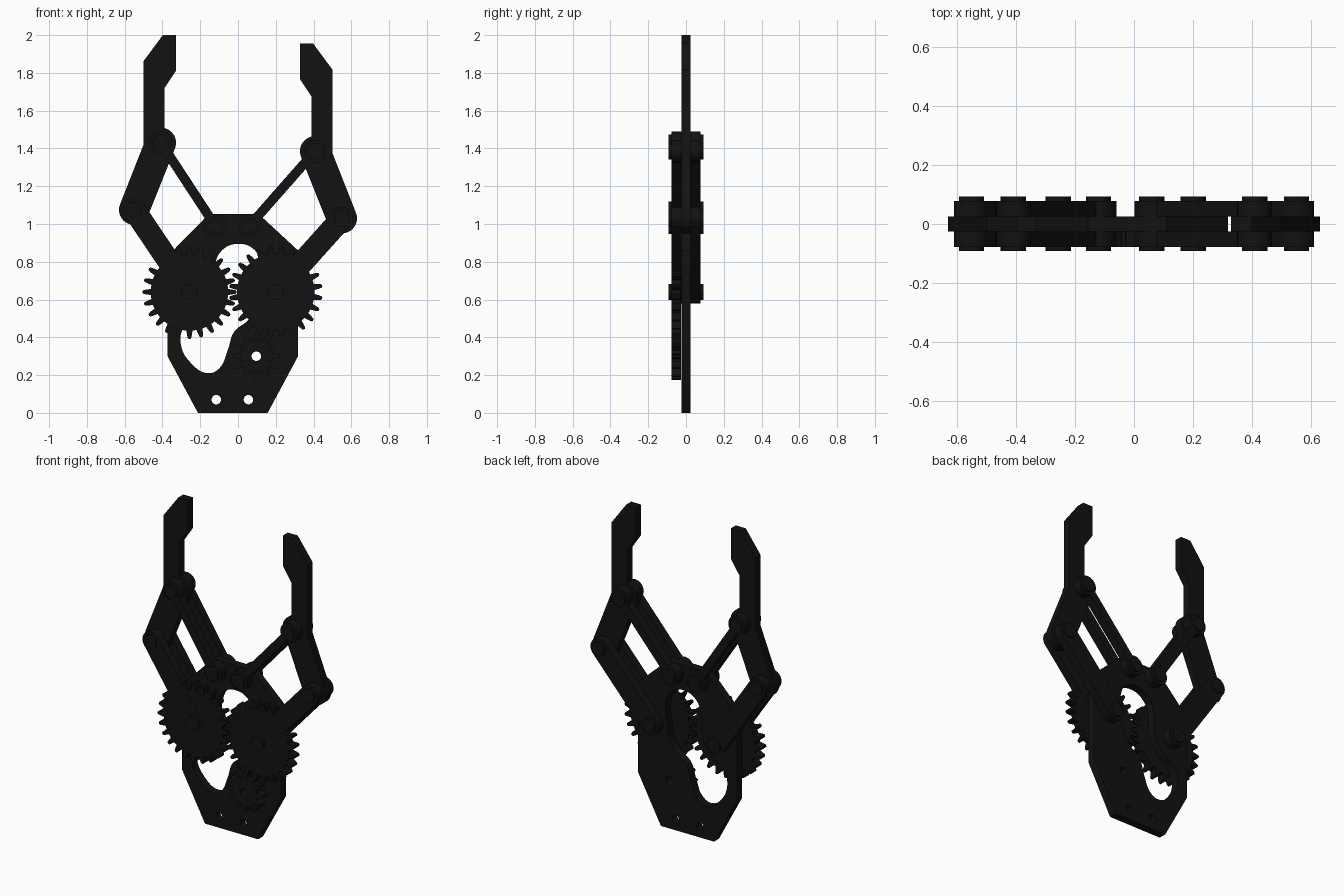
import bpy, bmesh, math

if "Cube" in bpy.data.objects:
    bpy.data.objects.remove(bpy.data.objects["Cube"])

black = bpy.data.materials.new("black_plastic")
black.diffuse_color = (0.006, 0.006, 0.006, 1)
black.use_nodes = True
black.node_tree.nodes["Principled BSDF"].inputs["Base Color"].default_value = black.diffuse_color


def arc(c, r, a0, a1, n=16):
    """Points on an arc, angles in radians."""
    return [(c[0] + r * math.cos(a0 + (a1 - a0) * i / n),
             c[1] + r * math.sin(a0 + (a1 - a0) * i / n)) for i in range(n + 1)]


def circle(c, r, n=28):
    return arc(c, r, 0, 2 * math.pi, n)[:-1]


def flat_part(name, outline, y0, y1, holes=(), smooth_holes=()):
    """Extrude an outline drawn in the XZ plane from y0 to y1, with holes."""
    cu = bpy.data.curves.new(name, 'CURVE')
    cu.dimensions, cu.fill_mode, cu.extrude = '2D', 'BOTH', (y1 - y0) / 2
    for pts in (outline, *holes):
        sp = cu.splines.new('POLY')
        sp.points.add(len(pts) - 1)
        for p, (x, z) in zip(sp.points, pts):
            p.co = (x, z, 0, 1)
        sp.use_cyclic_u = True
    for pts in smooth_holes:
        sp = cu.splines.new('BEZIER')
        sp.bezier_points.add(len(pts) - 1)
        for p, (x, z) in zip(sp.bezier_points, pts):
            p.co = (x, z, 0)
            p.handle_left_type = p.handle_right_type = 'AUTO'
        sp.use_cyclic_u, sp.resolution_u = True, 6
    tmp = bpy.data.objects.new(name + "_curve", cu)
    bpy.context.collection.objects.link(tmp)
    bpy.context.view_layer.update()
    me = bpy.data.meshes.new_from_object(tmp.evaluated_get(bpy.context.evaluated_depsgraph_get()))
    bpy.data.objects.remove(tmp)
    # weld caps to walls and stand the part upright
    bm = bmesh.new()
    bm.from_mesh(me)
    bmesh.ops.remove_doubles(bm, verts=bm.verts, dist=1e-5)
    for v in bm.verts:
        x, z, d = v.co
        v.co = (x, (y0 + y1) / 2 - d, z)
    bmesh.ops.recalc_face_normals(bm, faces=bm.faces)
    bm.to_mesh(me)
    bm.free()
    me.name = name
    me.materials.clear()
    me.materials.append(black)
    ob = bpy.data.objects.new(name, me)
    bpy.context.collection.objects.link(ob)
    bpy.ops.object.select_all(action='DESELECT')
    ob.select_set(True)
    bpy.context.view_layer.objects.active = ob
    bpy.ops.object.shade_smooth_by_angle(angle=math.radians(30))
    return ob


def link_outline(p, q, r, w):
    """Bar of width w with round eyes of radius r at both ends."""
    a = math.atan2(q[1] - p[1], q[0] - p[0])
    b = math.asin(min(1, w / 2 / r))
    return arc(p, r, a + b, a + 2 * math.pi - b) + \
        arc(q, r, a + math.pi + b, a + 3 * math.pi - b)


def gear_outline(c, root, tip, n, phase=0):
    pts = []
    for i in range(n):
        for f, k in ((-.30, 0), (-.22, .5), (-.15, .88), (-.06, 1),
                     (.06, 1), (.15, .88), (.22, .5), (.30, 0)):
            a = 2 * math.pi * (i + f + phase) / n
            r = root + (tip - root) * k
            pts.append((c[0] + r * math.cos(a), c[1] + r * math.sin(a)))
    return pts


# base plate with S-shaped window and mounting holes
window = [(0, .895), (.085, .865), (.12, .79), (.115, .66), (.09, .55), (.055, .492),
          (-.02, .43), (-.055, .33), (-.1, .235), (-.16, .21), (-.25, .265),
          (-.302, .36), (-.285, .46), (-.2, .53), (-.135, .62), (-.125, .77), (-.085, .86)]
plate = [(-.212, 0), (.157, 0), (.318, .3), (.318, .86), (.11, 1.052),
         (-.155, 1.052), (-.373, .83), (-.373, .3)]
small_c = (.097, .3)
flat_part("base_plate", plate, -.025, .025,
          holes=[circle(c, .025) for c in ((-.115, .07), (.055, .07), small_c)],
          smooth_holes=[window])

# drive gear
flat_part("drive_gear", gear_outline(small_c, .086, .125, 12), -.077, -.026,
          holes=[circle(small_c, .025)])

# both sides: s mirrors x, dz lowers the right finger
sides = (("left", -1, 0, (-.257, .64), (-.12, .99), 0),
         ("right", 1, -.045, (.2, .64), (.06, .99), .5))
for side, s, dz, axle, pivot, phase in sides:
    elbow, knuckle = (s * .55, 1.075 + dz), (s * .408, 1.43 + dz)

    # arm gear
    flat_part(side + "_gear", gear_outline(axle, .205, .248, 24, phase), -.077, -.026)

    # links on the front and the back
    for face, y0, y1 in (("front", -.078, -.025), ("back", .025, .078)):
        flat_part(f"{side}_{face}_arm", link_outline(axle, elbow, .06, .12), y0, y1)
        flat_part(f"{side}_{face}_strut", link_outline(pivot, knuckle, .06, .05), y0, y1)

    # finger, drawn for the left and mirrored
    e, k = (-.55, 1.075), (-.408, 1.43)
    a = math.atan2(k[1] - e[1], k[0] - e[0])
    finger = arc(e, .08, a + math.pi / 2, a + 1.5 * math.pi) + \
        arc(k, .08, a - math.pi / 2, math.radians(76)) + \
        [(-.389, 1.72), (-.329, 1.81), (-.329, 2), (-.398, 2), (-.5, 1.862), (-.5, 1.42)]
    flat_part(side + "_finger", [(-s * x, z + dz) for x, z in finger], -.025, .025)

    # pivot pins
    for name, c in (("axle", axle), ("strut", pivot), ("elbow", elbow), ("knuckle", knuckle)):
        flat_part(f"{side}_{name}_pin", circle(c, .043), -.092, .093)
